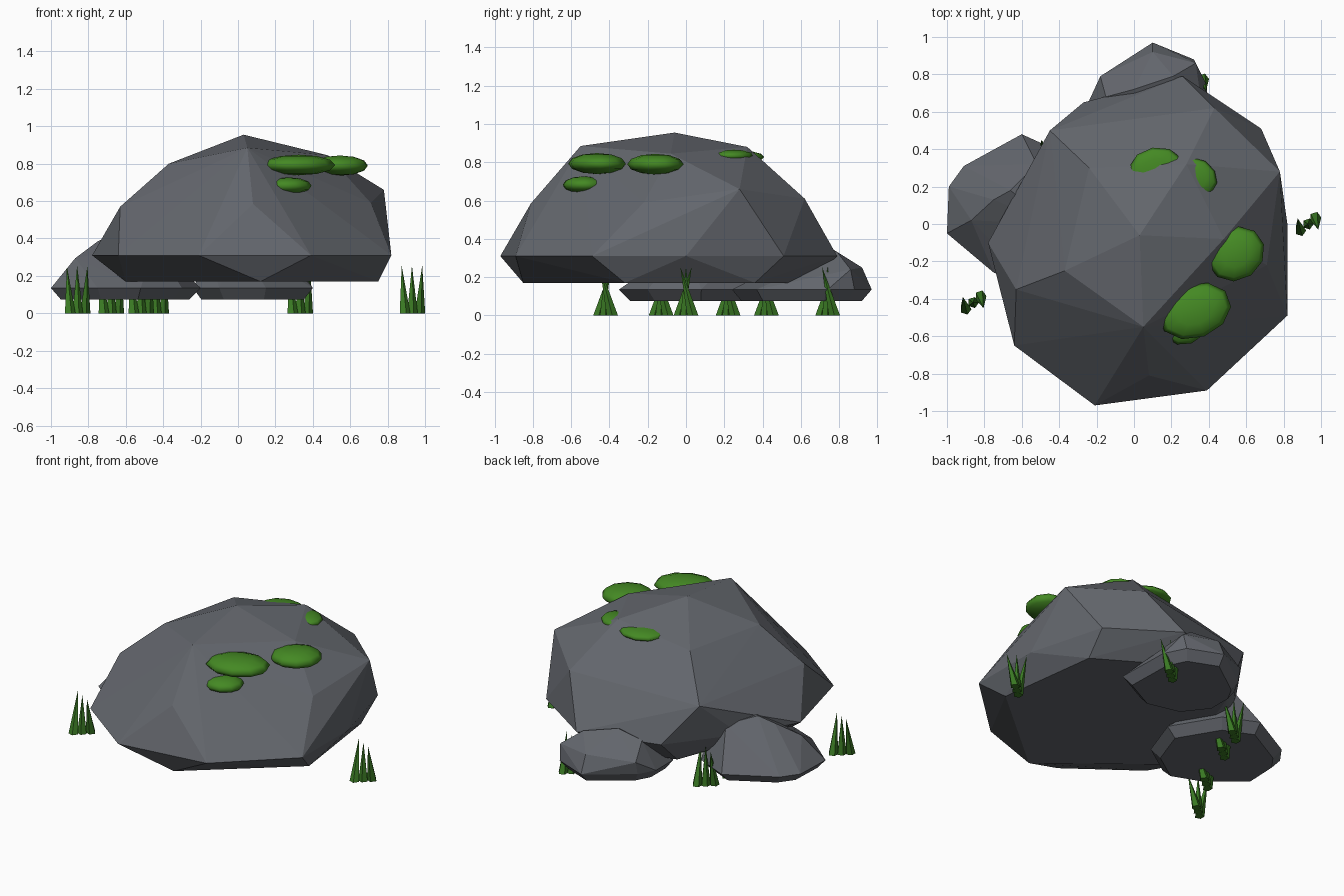
import bpy, bmesh, math
from mathutils import Vector

if "Cube" in bpy.data.objects:
    bpy.data.objects.remove(bpy.data.objects["Cube"])


def material(name, rgb):
    m = bpy.data.materials.new(name)
    m.diffuse_color = (*rgb, 1)
    m.use_nodes = True
    m.node_tree.nodes["Principled BSDF"].inputs["Base Color"].default_value = m.diffuse_color
    return m


STONE = material("grey stone", (0.125, 0.134, 0.152))
MOSS = material("moss green", (0.058, 0.25, 0.017))
GRASS = material("grass green", (0.042, 0.19, 0.017))


def finish(name, bm, mat, smooth=False):
    bmesh.ops.recalc_face_normals(bm, faces=bm.faces[:])
    me = bpy.data.meshes.new(name)
    for f in bm.faces:
        f.smooth = smooth
    bm.to_mesh(me)
    bm.free()
    me.materials.append(mat)
    ob = bpy.data.objects.new(name, me)
    bpy.context.collection.objects.link(ob)
    return ob


def rock(name, rim, rim_z, base_z, crown, base=None, inset=0.86):
    """Faceted stone: hull of a widest rim, a smaller flat base and crown points."""
    c = sum((Vector(p) for p in rim), Vector((0, 0))) / len(rim)
    base = base or [c + (Vector(p) - c) * inset for p in rim]
    pts = [(x, y, rim_z) for x, y in rim] + [(x, y, base_z) for x, y in base]
    bm = bmesh.new()
    for p in pts + crown:
        bm.verts.new(p)
    res = bmesh.ops.convex_hull(bm, input=bm.verts[:])
    junk = {v for k in ("geom_interior", "geom_unused") for v in res[k]
            if isinstance(v, bmesh.types.BMVert)}
    bmesh.ops.delete(bm, geom=list(junk), context='VERTS')
    return finish(name, bm, STONE)


# Main boulder
rock("main_boulder",
     [(-0.21, -0.97), (0.39, -0.89), (0.82, -0.49), (0.82, 0.0), (0.68, 0.51),
      (0.26, 0.79), (-0.27, 0.65), (-0.58, 0.25), (-0.78, -0.10), (-0.64, -0.65)],
     0.31, 0.17,
     [(0.03, -0.06, 0.955), (0.05, -0.55, 0.885), (0.08, -0.81, 0.585),
      (0.71, -0.22, 0.59), (0.48, -0.08, 0.845), (0.28, 0.32, 0.88),
      (0.78, 0.28, 0.66), (0.43, 0.62, 0.61), (-0.45, 0.50, 0.56),
      (-0.24, 0.30, 0.80), (-0.37, -0.25, 0.80), (-0.63, -0.35, 0.57)],
     base=[(0.12, -0.85), (0.75, -0.32), (0.66, 0.36), (0.20, 0.64),
           (-0.30, 0.52), (-0.60, -0.27)])

# Small stones at the left and the back
rock("left_stone",
     [(-1.0, -0.05), (-0.99, 0.20), (-0.91, 0.31), (-0.60, 0.48), (-0.38, 0.38),
      (-0.20, 0.08), (-0.30, -0.20), (-0.52, -0.35), (-0.75, -0.26)],
     0.135, 0.075,
     [(-0.87, 0.02, 0.295), (-0.75, 0.13, 0.385), (-0.52, 0.32, 0.39),
      (-0.66, 0.18, 0.43), (-0.45, 0.0, 0.38)])
rock("back_stone",
     [(-0.24, 0.66), (-0.18, 0.77), (0.10, 0.97), (0.32, 0.88), (0.39, 0.74),
      (0.40, 0.37), (0.15, 0.24), (-0.10, 0.30), (-0.24, 0.48)],
     0.135, 0.075,
     [(-0.18, 0.79, 0.22), (0.0, 0.72, 0.375), (0.10, 0.92, 0.25),
      (0.33, 0.86, 0.24), (0.21, 0.79, 0.33), (-0.15, 0.68, 0.32)])

# Moss pads: flattened ellipsoids (centre, radii, turn in degrees)
for i, (loc, rad, turn) in enumerate([
        ((0.325, -0.465, 0.793), (0.20, 0.145, 0.055), 20),
        ((0.545, -0.16, 0.79), (0.16, 0.14, 0.054), 35),
        ((0.27, -0.535, 0.682), (0.125, 0.11, 0.045), 20),
        ((0.12, 0.29, 0.828), (0.15, 0.12, 0.032), 10),
        ((0.33, 0.25, 0.834), (0.12, 0.10, 0.032), -30)]):
    bm = bmesh.new()
    bmesh.ops.create_uvsphere(bm, u_segments=10, v_segments=6, radius=1)
    bmesh.ops.scale(bm, vec=rad, verts=bm.verts[:])
    ob = finish(f"moss_pad_{i + 1}", bm, MOSS, smooth=True)
    ob.location = loc
    ob.rotation_euler.z = math.radians(turn)

# Grass tufts: three blades whose tips lean across each other
for i, (x, y) in enumerate([(-0.86, -0.42), (0.93, 0.0), (0.33, 0.74),
                            (-0.68, -0.13), (-0.52, 0.22), (-0.44, 0.42)]):
    bm = bmesh.new()
    for k in (-1, 0, 1):
        root = Vector((x + 0.04 * k, y + 0.035 * k, 0))
        tip = bm.verts.new((x + 0.055 * k, y - 0.03 * k, 0.255))
        ring = [bm.verts.new(root + Vector((math.cos(a), math.sin(a), 0)) * 0.031)
                for a in (math.tau * s / 5 for s in range(5))]
        bm.faces.new(ring)
        for s in range(5):
            bm.faces.new((ring[s], ring[(s + 1) % 5], tip))
    finish(f"grass_tuft_{i + 1}", bm, GRASS)
